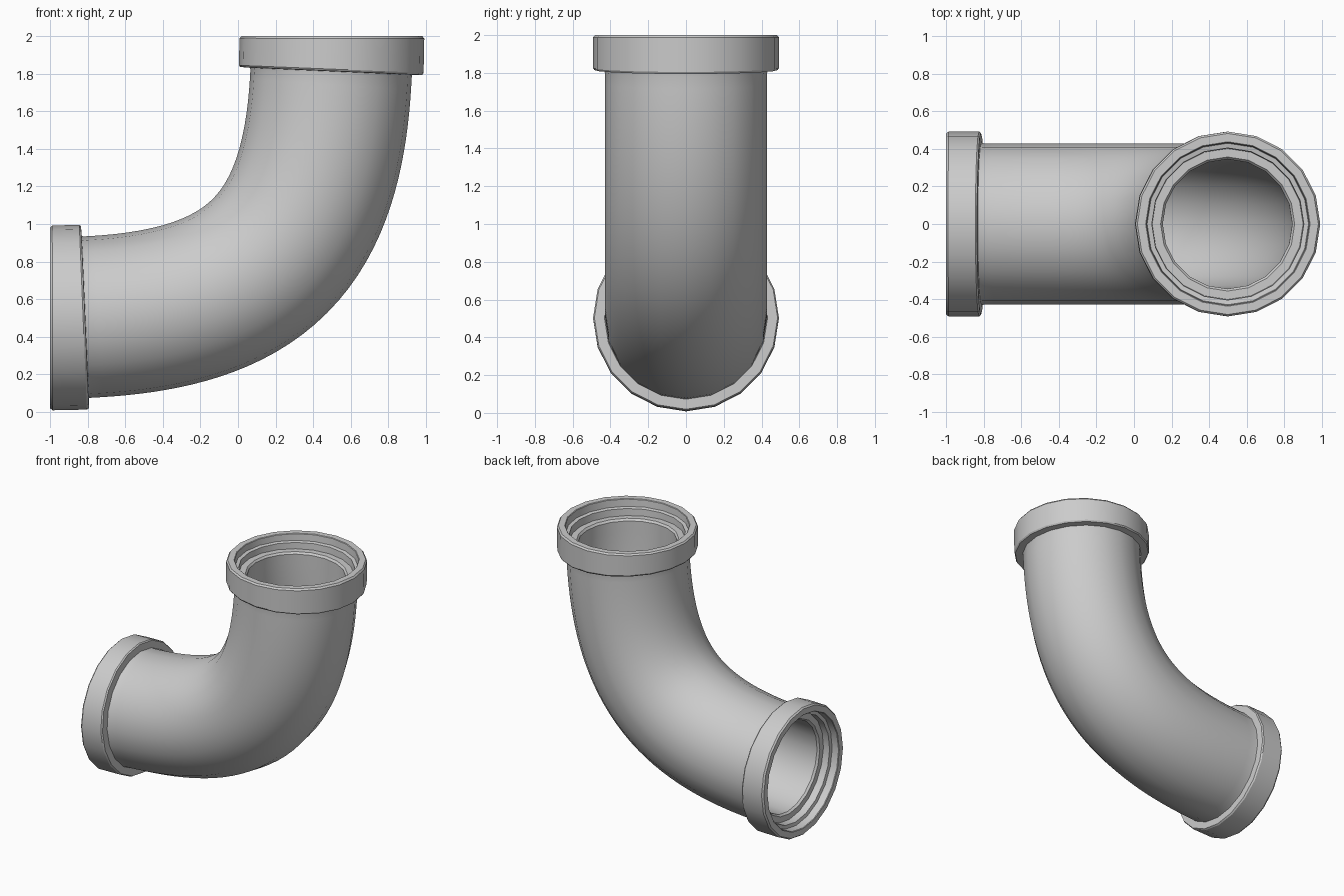
import bpy, bmesh, math
from mathutils import Vector
from mathutils.geometry import interpolate_bezier

if "Cube" in bpy.data.objects:
    bpy.data.objects.remove(bpy.data.objects["Cube"])

SIDES = 20
HANDLE = 1.12

# centre line: from the side opening (facing -x) up to the top opening (facing +z)
A, B = Vector((-1, 0, 0.5)), Vector((0.5, 0, 2))
path = interpolate_bezier(A, A + Vector((HANDLE, 0, 0)),
                          B - Vector((0, 0, HANDLE)), B, 600)
dist = [0.0]
for p, q in zip(path, path[1:]):
    dist.append(dist[-1] + (q - p).length)
LENGTH = dist[-1]


def frame(s):
    """Point and tangent at arc length s."""
    if s <= 0:
        return A, Vector((1, 0, 0))
    if s >= LENGTH:
        return B, Vector((0, 0, 1))
    i = next(k for k in range(1, len(dist)) if dist[k] >= s)
    f = (s - dist[i - 1]) / (dist[i] - dist[i - 1])
    lo, hi = max(i - 2, 0), min(i + 1, len(path) - 1)
    return path[i - 1].lerp(path[i], f), (path[hi] - path[lo]).normalized()


# end profile as (depth from opening, radius): bore, ledge, stepped socket, rim, collar, pipe
end = [(0.125, 0.345), (0.11, 0.357), (0.11, 0.402), (0.06, 0.405), (0.055, 0.43),
       (0.004, 0.434), (0, 0.438), (0, 0.482), (0.012, 0.492), (0.175, 0.492),
       (0.185, 0.485), (0.187, 0.432)]

STEPS = 36
mid = [0.2 + (LENGTH - 0.4) * i / STEPS for i in range(STEPS + 1)]
profile = list(end)
profile += [(s, 0.43) for s in mid]
profile += [(LENGTH - d, r) for d, r in reversed(end)]
profile += [(s, 0.345) for s in reversed(mid)]

# sweep the closed wall profile round the bent centre line
bm = bmesh.new()
side = Vector((0, 1, 0))
rings = []
for s, r in profile:
    c, t = frame(s)
    up = t.cross(side)
    rings.append([bm.verts.new(c + r * (math.cos(a) * side + math.sin(a) * up))
                  for a in (2 * math.pi * k / SIDES for k in range(SIDES))])
for i, ring in enumerate(rings):
    nxt = rings[(i + 1) % len(rings)]
    for k in range(SIDES):
        j = (k + 1) % SIDES
        bm.faces.new((ring[k], ring[j], nxt[j], nxt[k]))
bmesh.ops.recalc_face_normals(bm, faces=bm.faces)

mesh = bpy.data.meshes.new("pipe_elbow")
bm.to_mesh(mesh)
bm.free()
elbow = bpy.data.objects.new("pipe_elbow", mesh)
bpy.context.collection.objects.link(elbow)
bpy.context.view_layer.objects.active = elbow
elbow.select_set(True)
bpy.ops.object.shade_smooth_by_angle(angle=math.radians(30))
